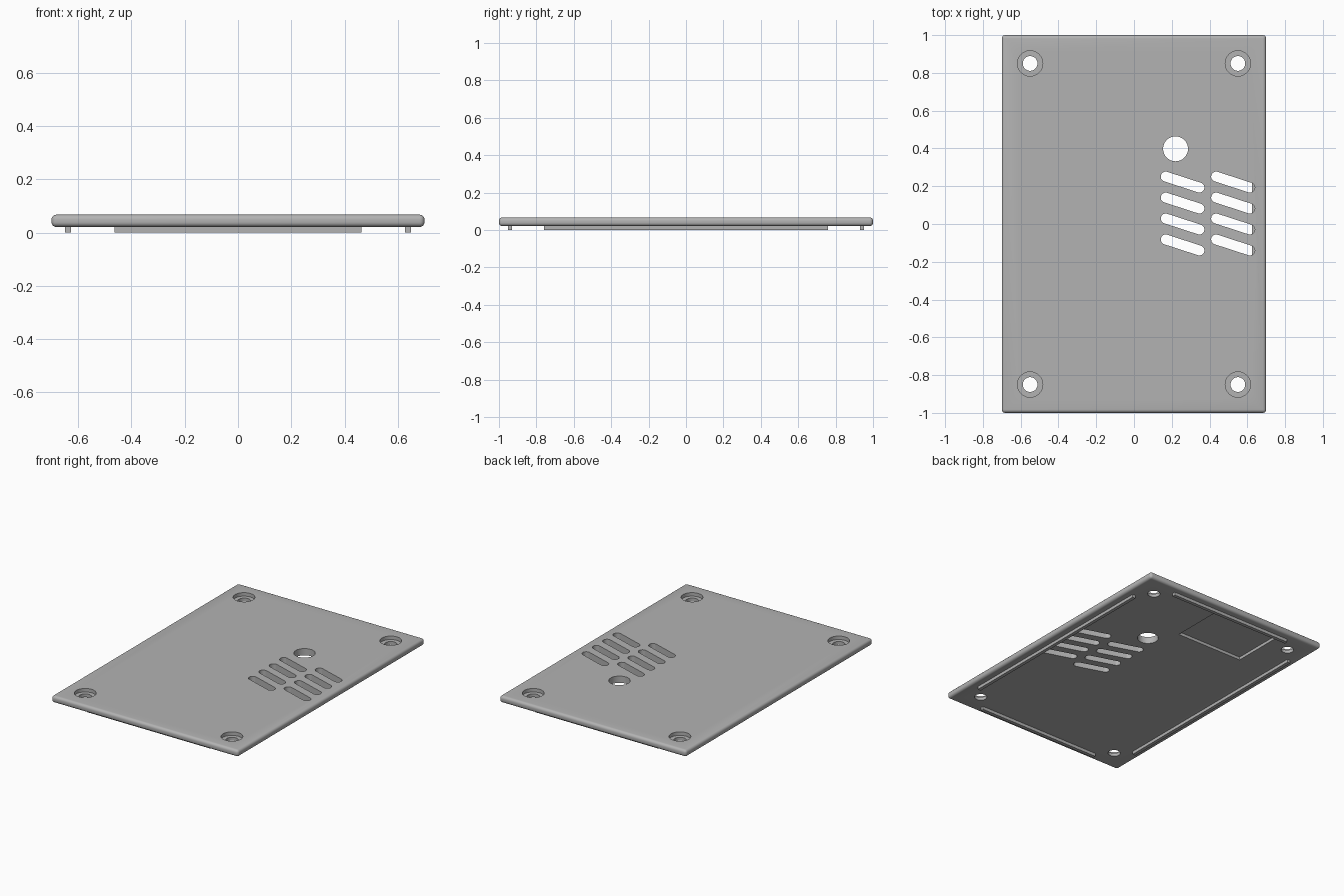
import bpy, bmesh, math
from mathutils import Matrix, Vector

cube = bpy.data.objects.get("Cube")
if cube:
    bpy.data.objects.remove(cube, do_unlink=True)

BOTTOM, TOP = 0.021, 0.067

grey = bpy.data.materials.new("plain grey")
grey.use_nodes = True
colour = (0.45, 0.45, 0.45, 1)
grey.diffuse_color = colour
grey.node_tree.nodes["Principled BSDF"].inputs["Base Color"].default_value = colour


def add_object(name, bm):
    mesh = bpy.data.meshes.new(name)
    bmesh.ops.recalc_face_normals(bm, faces=bm.faces)
    bm.to_mesh(mesh)
    bm.free()
    mesh.materials.append(grey)
    obj = bpy.data.objects.new(name, mesh)
    bpy.context.collection.objects.link(obj)
    return obj


def add_box(bm, x0, x1, y0, y1, z0, z1):
    centre = Vector((x0 + x1, y0 + y1, z0 + z1)) / 2
    size = (x1 - x0, y1 - y0, z1 - z0, 1)
    bmesh.ops.create_cube(bm, size=1, matrix=Matrix.Translation(centre) @ Matrix.Diagonal(size))


def add_slot(bm, x, y, radius, z0, z1, half=0.0, angle=0.0, steps=24):
    """Upright prism with a round or stadium-shaped outline."""
    turn = Matrix.Rotation(angle, 3, "Z")
    ring = []
    for side in (1, -1):
        for i in range(steps + (1 if half else 0)):
            a = math.pi * (i / steps - 0.5) + (0 if side > 0 else math.pi)
            p = Vector((side * half + radius * math.cos(a), radius * math.sin(a), 0))
            ring.append(bm.verts.new(turn @ p + Vector((x, y, z0))))
    face = bm.faces.new(ring)
    new = bmesh.ops.extrude_face_region(bm, geom=[face])["geom"]
    bmesh.ops.translate(bm, vec=(0, 0, z1 - z0),
                        verts=[v for v in new if isinstance(v, bmesh.types.BMVert)])


def cut(target, cutter):
    cutter.hide_render = True
    mod = target.modifiers.new("cut", "BOOLEAN")
    mod.object = cutter
    mod.solver = "EXACT"
    bpy.ops.object.select_all(action="DESELECT")
    bpy.context.view_layer.objects.active = target
    target.select_set(True)
    bpy.ops.object.modifier_apply(modifier=mod.name)
    bpy.data.objects.remove(cutter, do_unlink=True)


corners = [(sx * 0.55, sy * 0.85) for sx in (-1, 1) for sy in (-1, 1)]

# Plate with rounded edges all round
bm = bmesh.new()
add_box(bm, -0.7, 0.7, -1, 1, BOTTOM, TOP)
bmesh.ops.bevel(bm, geom=bm.edges[:], offset=0.018, segments=5, profile=0.5, affect="EDGES")
plate = add_object("cover_plate", bm)

# Screw holes, large round hole and slanted vents, all cut right through
bm = bmesh.new()
for x, y in corners:
    add_slot(bm, x, y, 0.039, -0.1, 0.2)
add_slot(bm, 0.22, 0.398, 0.066, -0.1, 0.2)
for column in range(2):
    for row in range(4):
        add_slot(bm, 0.257 + 0.267 * column, 0.222 - 0.111 * row, 0.0265, -0.1, 0.2,
                 half=0.0935, angle=math.radians(-18), steps=16)
cut(plate, add_object("through_cutter", bm))

# Counterbores above and the shallow rectangular recess below
bm = bmesh.new()
for x, y in corners:
    add_slot(bm, x, y, 0.067, TOP - 0.024, 0.2)
add_box(bm, -0.4, 0.1, 0.56, 0.91, -0.1, BOTTOM + 0.02)
cut(plate, add_object("recess_cutter", bm))
bpy.ops.object.shade_smooth_by_angle(angle=math.radians(35))

# Locating ridges under each edge
for name, s in (("left", 1), ("right", -1)):
    bm = bmesh.new()
    add_box(bm, *sorted((s * 0.626, s * 0.649)), -0.76, 0.76, 0, BOTTOM)
    add_object(name + "_ridge", bm)
for name, s in (("back", 1), ("front", -1)):
    bm = bmesh.new()
    add_box(bm, -0.463, 0.463, *sorted((s * 0.93, s * 0.953)), 0, BOTTOM)
    add_object(name + "_ridge", bm)
